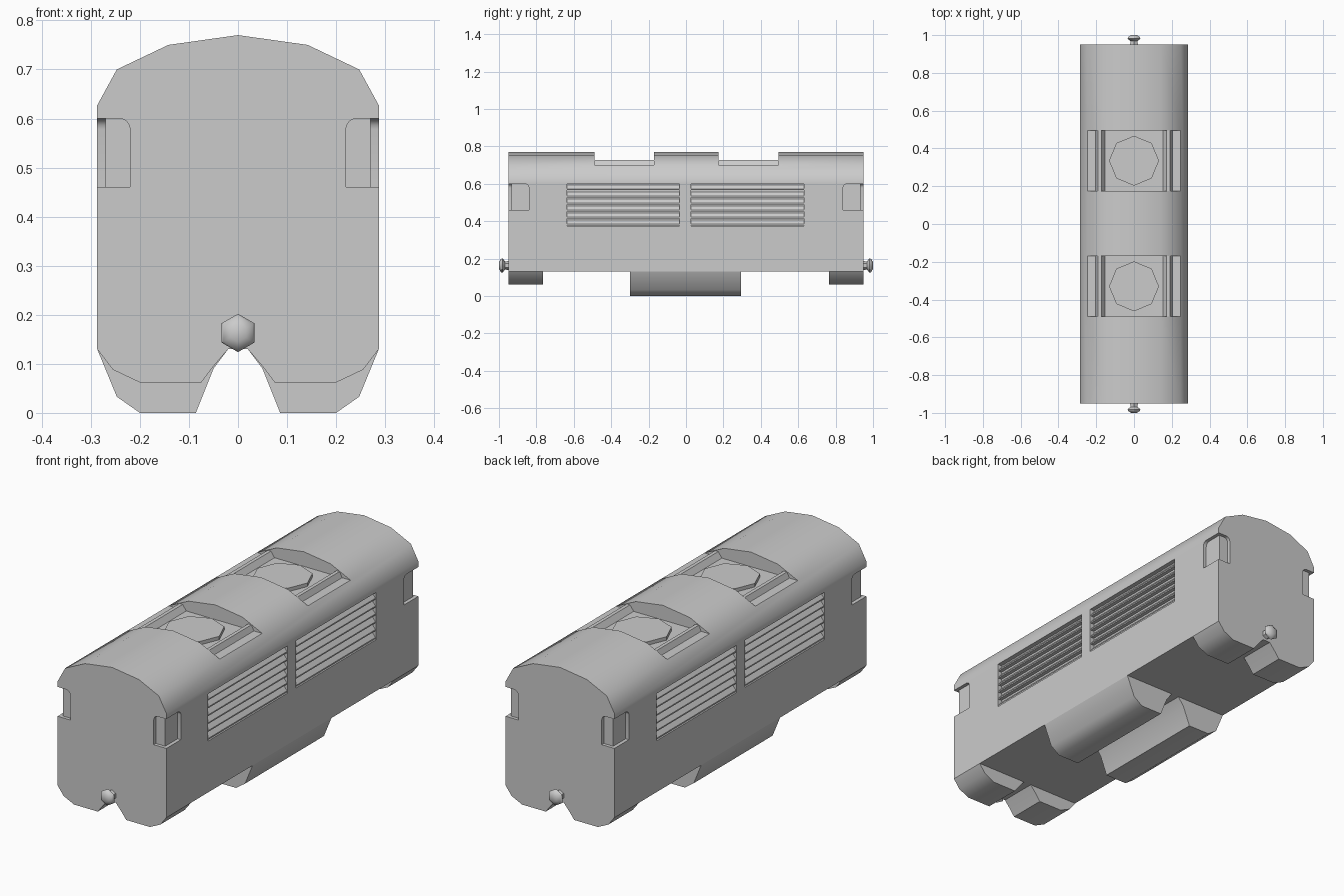
import bpy, bmesh, math
from mathutils import Matrix

if "Cube" in bpy.data.objects:
    bpy.data.objects.remove(bpy.data.objects["Cube"])

def finish(bm, name, smooth=True):
    bmesh.ops.recalc_face_normals(bm, faces=bm.faces)
    me = bpy.data.meshes.new(name)
    bm.to_mesh(me)
    bm.free()
    ob = bpy.data.objects.new(name, me)
    bpy.context.collection.objects.link(ob)
    if smooth:
        smooth_by_angle(ob)
    return ob

def smooth_by_angle(ob):
    bpy.ops.object.select_all(action='DESELECT')
    ob.select_set(True)
    bpy.context.view_layer.objects.active = ob
    bpy.ops.object.shade_smooth_by_angle(angle=math.radians(40))

def add_prism(bm, pts, a0, a1, axis='y'):
    """Extrude a profile (u, z) along y, or along x when axis is 'x'."""
    place = (lambda a, u, v: (u, a, v)) if axis == 'y' else (lambda a, u, v: (a, u, v))
    r0, r1 = ([bm.verts.new(place(a, u, v)) for u, v in pts] for a in (a0, a1))
    n = len(pts)
    bm.faces.new(r0)
    bm.faces.new(r1[::-1])
    for i in range(n):
        j = (i + 1) % n
        bm.faces.new((r0[i], r0[j], r1[j], r1[i]))

def prism(name, pts, a0, a1, axis='y', smooth=True):
    bm = bmesh.new()
    add_prism(bm, pts, a0, a1, axis)
    return finish(bm, name, smooth)

def rect(u0, u1, v0, v1):
    return [(u0, v0), (u1, v0), (u1, v1), (u0, v1)]

def cut(target, cutter):
    cutter.hide_render = True
    mod = target.modifiers.new("cut", 'BOOLEAN')
    mod.operation, mod.solver, mod.object = 'DIFFERENCE', 'EXACT', cutter
    bpy.context.view_layer.objects.active = target
    bpy.ops.object.modifier_apply(modifier=mod.name)
    bpy.data.objects.remove(cutter)

def window_outline(inner, outer, s):
    """Window opening running off the body corner, rounded on its inner top corner."""
    r = 0.022
    arc = [(inner + r - r * math.sin(t), 0.60 - r + r * math.cos(t))
           for t in (k * math.pi / 8 for k in range(5))]
    return [(s * u, v) for u, v in [(inner, 0.46), (outer, 0.46), (outer, 0.60)] + arc]

# Main body shell with faceted roof
half = [(0.287, 0.13), (0.287, 0.627), (0.247, 0.70), (0.142, 0.75)]
profile = half + [(0, 0.77)] + [(-x, z) for x, z in reversed(half)]
body = prism("body", profile, -0.95, 0.95, smooth=False)

# Wrap-around corner windows
for sx in (-1, 1):
    for sy in (-1, 1):
        cut(body, prism("window_cutter", window_outline(0.22, 0.32, sx),
                        sy * 0.934, sy * 1.0, smooth=False))
        cut(body, prism("window_cutter", window_outline(0.84, 1.0, sy),
                        sx * 0.27, sx * 0.32, 'x', smooth=False))

# Side grilles: recess plus slanted louvres
for sx in (-1, 1):
    for i, (y0, y1) in enumerate(((-0.635, -0.035), (0.028, 0.632))):
        cut(body, prism("grille_cutter", rect(y0, y1, 0.375, 0.60), sx * 0.265, sx * 0.32, 'x', False))
        bm = bmesh.new()
        pitch = 0.225 / 6
        for k in range(6):
            z = 0.375 + k * pitch
            add_prism(bm, [(sx * 0.262, z + 0.003), (sx * 0.283, z + 0.003), (sx * 0.283, z + 0.009),
                           (sx * 0.262, z + pitch - 0.003)], y0, y1)
        finish(bm, f"grille_louvres_{'left' if sx < 0 else 'right'}_{i + 1}", False)

# Roof fan bays with rails and octagonal fans
for i, (y0, y1) in enumerate(((-0.49, -0.17), (0.175, 0.495))):
    cut(body, prism("fan_bay_cutter", rect(-0.30, 0.30, 0.70, 0.85), y0, y1, smooth=False))
    bm = bmesh.new()
    for s in (-1, 1):
        add_prism(bm, [(s * 0.15, 0.695), (s * 0.205, 0.695), (s * 0.19, 0.726), (s * 0.173, 0.726)], y0, y1)
    finish(bm, f"fan_bay_rails_{i + 1}", False)
    bm = bmesh.new()
    bmesh.ops.create_cone(bm, cap_ends=True, segments=8, radius1=0.132, radius2=0.132, depth=0.03,
                          matrix=Matrix.Translation((0, (y0 + y1) / 2, 0.702)))
    finish(bm, f"roof_fan_{i + 1}", False)

smooth_by_angle(body)

# Underside: end skirts and central tanks, each split by a middle channel
skirt = [(0.287, 0.13), (0.255, 0.088), (0.20, 0.062), (0.075, 0.062), (0.05, 0.095), (0.02, 0.13)]
tank = [(0.287, 0.13), (0.247, 0.033), (0.20, 0.0), (0.086, 0.0), (0.05, 0.09), (0.02, 0.13)]
for name, pts, y0, y1 in (("front_skirt", skirt, -0.95, -0.765),
                          ("rear_skirt", skirt, 0.765, 0.95),
                          ("tanks", tank, -0.30, 0.295)):
    bm = bmesh.new()
    for s in (-1, 1):
        add_prism(bm, [(s * x, z) for x, z in pts], y0, y1)
    finish(bm, name)

# Hexagonal coupling knobs, lathed from a short profile
knob = [(0.024, 0.94), (0.022, 0.968), (0.039, 0.981), (0.035, 0.990), (0.018, 1.0)]
for name, s in (("front_coupler", -1), ("rear_coupler", 1)):
    bm = bmesh.new()
    rings = [[bm.verts.new((r * math.sin(k * math.pi / 3), s * y, 0.163 + r * math.cos(k * math.pi / 3)))
              for k in range(6)] for r, y in knob]
    for a, b in zip(rings, rings[1:]):
        for k in range(6):
            j = (k + 1) % 6
            bm.faces.new((a[k], a[j], b[j], b[k]))
    bm.faces.new(rings[0])
    bm.faces.new(rings[-1])
    finish(bm, name)
